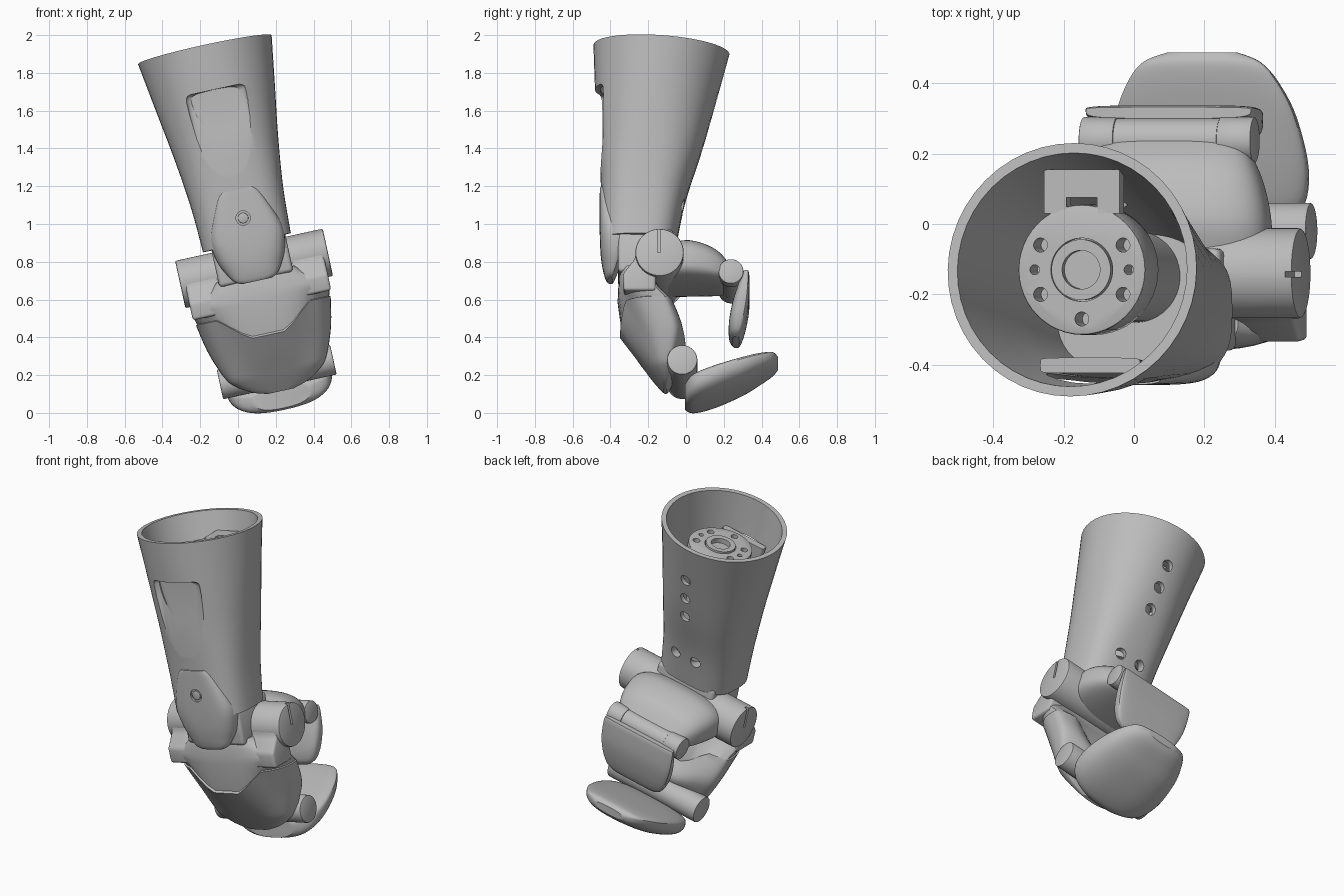
import bpy, bmesh, math
from mathutils import Matrix, Vector

cube = bpy.data.objects.get("Cube")
if cube:
    bpy.data.objects.remove(cube)

# The whole leg leans sideways, so parts are built upright around the ankle hinge
LEAN = Matrix.Translation((0.085, 0, 0.765)) @ Matrix.Rotation(math.radians(-12.3), 4, 'Y')
SEGS = 48

grey = bpy.data.materials.new("plain_grey")
grey.use_nodes = True
grey.diffuse_color = (0.5, 0.5, 0.5, 1)
grey.node_tree.nodes["Principled BSDF"].inputs["Base Color"].default_value = (0.5, 0.5, 0.5, 1)


def finish(name, bm, angle=32):
    bmesh.ops.recalc_face_normals(bm, faces=bm.faces)
    me = bpy.data.meshes.new(name)
    bm.to_mesh(me)
    bm.free()
    me.materials.append(grey)
    me.shade_smooth()
    me.set_sharp_from_angle(angle=math.radians(angle))
    ob = bpy.data.objects.new(name, me)
    bpy.context.collection.objects.link(ob)
    ob.matrix_world = LEAN
    return ob


def blend(stations, steps=5):
    """Smoothly interpolate a list of cross-section settings."""
    out = []
    last = len(stations) - 1
    for i in range(last):
        p = [stations[min(max(i + k, 0), last)] for k in (-1, 0, 1, 2)]
        for s in range(steps):
            t = s / steps
            out.append([b + 0.5 * t * (c - a + t * (2*a - 5*b + 4*c - d + t * (3*(b - c) + d - a)))
                        for a, b, c, d in zip(*p)])
    return out + [list(stations[-1])]


def loft(name, stations, along='Z', bend=None, angle=32):
    """Skin rounded sections: (position, half width, low, high, squareness, widest level)."""
    bm = bmesh.new()
    rings = []
    for pos, hw, lo, hi, n, m in stations:
        mid = lo + (hi - lo) * m
        ring = []
        for k in range(SEGS):
            a = 2 * math.pi * k / SEGS
            c, s = math.cos(a), math.sin(a)
            x = hw * math.copysign(abs(c) ** (2 / n), c)
            h = mid + ((hi - mid) if s > 0 else (mid - lo)) * math.copysign(abs(s) ** (2 / n), s)
            p = Vector((x, h, pos) if along == 'Z' else (x, pos, h))
            ring.append(bm.verts.new(bend(p) if bend else p))
        rings.append(ring)
    for r, q in zip(rings, rings[1:]):
        for k in range(SEGS):
            j = (k + 1) % SEGS
            bm.faces.new((r[k], r[j], q[j], q[k]))
    bm.faces.new(rings[0])
    bm.faces.new(rings[-1])
    return finish(name, bm, angle)


TURN = {'X': Matrix.Rotation(math.pi / 2, 4, 'Y'), 'Y': Matrix.Rotation(math.pi / 2, 4, 'X'), 'Z': Matrix()}


def rods(name, items, axis, bevel=0):
    """One or more cylinders: (centre, radius, length)."""
    bm = bmesh.new()
    for centre, r, length in items:
        bmesh.ops.create_cone(bm, cap_ends=True, segments=SEGS, radius1=r, radius2=r, depth=length,
                              matrix=Matrix.Translation(centre) @ TURN[axis])
    if bevel:
        rims = [e for e in bm.edges if any(len(f.verts) > 4 for f in e.link_faces)]
        bmesh.ops.bevel(bm, geom=rims, offset=bevel, segments=2, affect='EDGES', profile=0.5)
    return finish(name, bm)


def prism(name, half, profile, bevel=0, x=0):
    """Extrude a side profile of (y, z) points across the width, centred on x."""
    bm = bmesh.new()
    face = bm.faces.new([bm.verts.new((x - half, y, z)) for y, z in profile])
    ext = bmesh.ops.extrude_face_region(bm, geom=[face])
    bmesh.ops.translate(bm, vec=(2 * half, 0, 0), verts=[v for v in ext["geom"] if isinstance(v, bmesh.types.BMVert)])
    if bevel:
        bmesh.ops.bevel(bm, geom=bm.edges[:], offset=bevel, segments=3, affect='EDGES', profile=0.5)
    return finish(name, bm)


def block(name, half, y0, y1, z0, z1, bevel=0, x=0):
    return prism(name, half, [(y0, z0), (y1, z0), (y1, z1), (y0, z1)], bevel, x)


def cut(ob, cutter):
    mod = ob.modifiers.new("cut", 'BOOLEAN')
    mod.operation, mod.object, mod.solver = 'DIFFERENCE', cutter, 'EXACT'
    bpy.context.view_layer.update()
    me = bpy.data.meshes.new_from_object(ob.evaluated_get(bpy.context.evaluated_depsgraph_get()))
    ob.modifiers.clear()
    ob.data = me
    me.set_sharp_from_angle(angle=math.radians(32))
    bpy.data.objects.remove(cutter)


# Hollow shin tube, round at the top and squarer at the ankle
outer = blend([(0.14, 0.238, -0.445, -0.05, 3, 0.5), (0.38, 0.25, -0.448, 0.0, 2.8, 0.5),
               (0.65, 0.281, -0.462, 0.085, 2.4, 0.5), (0.92, 0.322, -0.48, 0.16, 2.1, 0.5),
               (1.187, 0.362, -0.49, 0.23, 2, 0.5)])
inner = [[p, hw - 0.028, lo + 0.028, hi - 0.028, n, m] for p, hw, lo, hi, n, m in reversed(outer) if p > 0.33]


def tip_rim(p):
    p.z -= 0.06 * (p.y + 0.13) * p.z
    p.x -= 0.008
    return p


shin = loft("shin_tube", outer + inner, bend=tip_rim)
cut(shin, prism("recess_cutter", 0.165, [(-0.65, 0.45), (-0.458, 0.45), (-0.425, 0.88), (-0.425, 0.97), (-0.65, 0.97)], 0.03))
cut(shin, rods("hole_cutter", [((0, 0.1, z), 0.033, 0.5) for z in (0.645, 0.785, 0.925)]
               + [((x, 0, 0.325), 0.033, 0.3) for x in (-0.07, 0.07)], 'Y'))
# Inner wall behind the recess
loft("recess_backing", [(0.67, 0.06, -0.439, -0.40, 8, 0.5), (0.78, 0.105, -0.431, -0.395, 8, 0.5),
                        (0.88, 0.135, -0.424, -0.385, 8, 0.5), (0.985, 0.145, -0.424, -0.38, 8, 0.5)])

# Mounting disk inside the tube
disk = rods("mount_disk", [((-0.01, -0.13, 0.96), 0.185, 0.18)], 'Z', 0.006)
bolts = [((sx * 0.12 - 0.01, -0.13 + sy * 0.07, 1.05), 0.02, 0.2) for sx in (-1, 1) for sy in (-1, 1)]
bolts += [((sx * 0.137 - 0.01, -0.13, 1.05), 0.014, 0.2) for sx in (-1, 1)]
cut(disk, rods("bolt_cutter", bolts + [((-0.01, -0.27, 1.05), 0.02, 0.2), ((-0.01, -0.13, 1.05), 0.09, 0.04)], 'Z'))
hub = rods("mount_hub", [((-0.01, -0.13, 1.0), 0.086, 0.12)], 'Z')
cut(hub, rods("hub_cutter", [((-0.01, -0.13, 1.05), 0.055, 0.12)], 'Z'))
rods("mount_core", [((0, -0.15, 0.62), 0.13, 0.6)], 'Z')
bracket = block("mount_bracket", 0.11, 0.03, 0.155, 0.99, 1.05, x=-0.01)
cut(bracket, block("bracket_notch", 0.045, 0.0, 0.075, 0.9, 1.2, x=-0.01))

# Shield over the front of the ankle, with its bolt
shield = loft("ankle_shield", blend([(0.425, 0.09, -0.456, -0.41, 4, 0.9), (0.38, 0.125, -0.457, -0.39, 4, 0.9),
                                     (0.2, 0.195, -0.457, -0.33, 4, 0.9), (0.08, 0.185, -0.452, -0.33, 3.2, 0.9),
                                     (0.0, 0.15, -0.441, -0.36, 2.6, 0.9), (-0.05, 0.115, -0.428, -0.38, 2.6, 0.9),
                                     (-0.068, 0.08, -0.418, -0.39, 2.6, 0.9)], 4))
cut(shield, rods("shield_cutter", [((0, -0.46, 0.273), 0.038, 0.05)], 'Y'))
rods("shield_bolt", [((0, -0.435, 0.273), 0.028, 0.04)], 'Y', 0.005)

# Ankle neck and main hinge with a slot in each end
block("ankle_neck", 0.2, -0.36, -0.07, -0.06, 0.17, 0.02)
hinge = rods("ankle_hinge", [((0, -0.14, 0), 0.128, 0.8)], 'X', 0.008)
for side in (-1, 1):
    cut(hinge, block("slot_cutter", 0.02, -0.15, -0.135, 0.0, 0.15, x=side * 0.4))
    # Cheeks joining the hinge to the front shell
    prism("shell_cheek", 0.09, [(-0.16, 0.1), (-0.255, 0.06), (-0.272, -0.03), (-0.335, -0.11), (-0.33, -0.2),
                                (-0.16, -0.2)], 0.015, side * 0.285)


# Front shell from ankle to toe hinge, with a V-shaped crease above a smooth lower mask
def crease(p):
    p.z += 0.13 * min(max((abs(p.x) - 0.1) / 0.15, 0), 1) * max(0, 1 - abs(p.z + 0.36) / 0.2)
    return p


upper = [(-0.03, 0.21, -0.345, -0.2, 4, 0.6), (-0.07, 0.25, -0.355, -0.16, 3.5, 0.6),
         (-0.13, 0.375, -0.36, -0.15, 2.8, 0.75), (-0.18, 0.375, -0.362, -0.13, 2.8, 0.75),
         (-0.35, 0.358, -0.338, -0.06, 2.8, 0.75)]
lower = blend([(-0.36, 0.365, -0.35, -0.06, 2.8, 0.75), (-0.45, 0.335, -0.285, 0.0, 2.6, 0.7),
               (-0.53, 0.287, -0.225, -0.03, 2.5, 0.7), (-0.59, 0.23, -0.18, -0.06, 2.5, 0.7),
               (-0.64, 0.15, -0.14, -0.085, 2.5, 0.7), (-0.665, 0.07, -0.12, -0.1, 2.5, 0.7)], 4)
loft("front_shell", upper + lower, bend=crease, angle=27)

# Toe hinge and broad domed foot pad
rods("toe_hinge", [((0, -0.02, -0.562), 0.08, 0.615)], 'X', 0.006)
loft("foot_pad", blend([(-0.005, 0.16, -0.755, -0.645, 2.6, 0.7), (0.04, 0.255, -0.765, -0.605, 2.6, 0.72),
                        (0.15, 0.285, -0.735, -0.562, 2.6, 0.72), (0.3, 0.263, -0.67, -0.515, 2.6, 0.75),
                        (0.4, 0.22, -0.61, -0.487, 2.6, 0.75), (0.46, 0.17, -0.57, -0.478, 2.6, 0.75),
                        (0.488, 0.1, -0.54, -0.492, 2.6, 0.6)]), along='Y')

# Heel block behind the ankle
loft("heel_block", blend([(-0.1, 0.3, -0.12, 0.1, 3, 0.4), (0.0, 0.305, -0.12, 0.125, 3, 0.4),
                          (0.1, 0.285, -0.12, 0.105, 3, 0.4), (0.18, 0.25, -0.12, 0.06, 3, 0.4),
                          (0.245, 0.2, -0.11, -0.02, 3, 0.4)]), along='Y')

# Heel hinge in three pieces, and the heel pad hanging from it
rods("heel_hinge_middle", [((0, 0.238, -0.07), 0.062, 0.3)], 'X')
rods("heel_hinge_ends", [((s * 0.2, 0.238, -0.07), 0.066, 0.1) for s in (-1, 1)], 'X', 0.005)
loft("heel_pad", blend([(-0.06, 0.24, 0.3, 0.332, 4, 0.75), (-0.09, 0.245, 0.285, 0.337, 4, 0.75),
                        (-0.2, 0.242, 0.248, 0.335, 4, 0.75), (-0.3, 0.222, 0.228, 0.318, 4, 0.75),
                        (-0.37, 0.19, 0.228, 0.298, 3.5, 0.75), (-0.4, 0.15, 0.245, 0.282, 3.2, 0.7)]))
